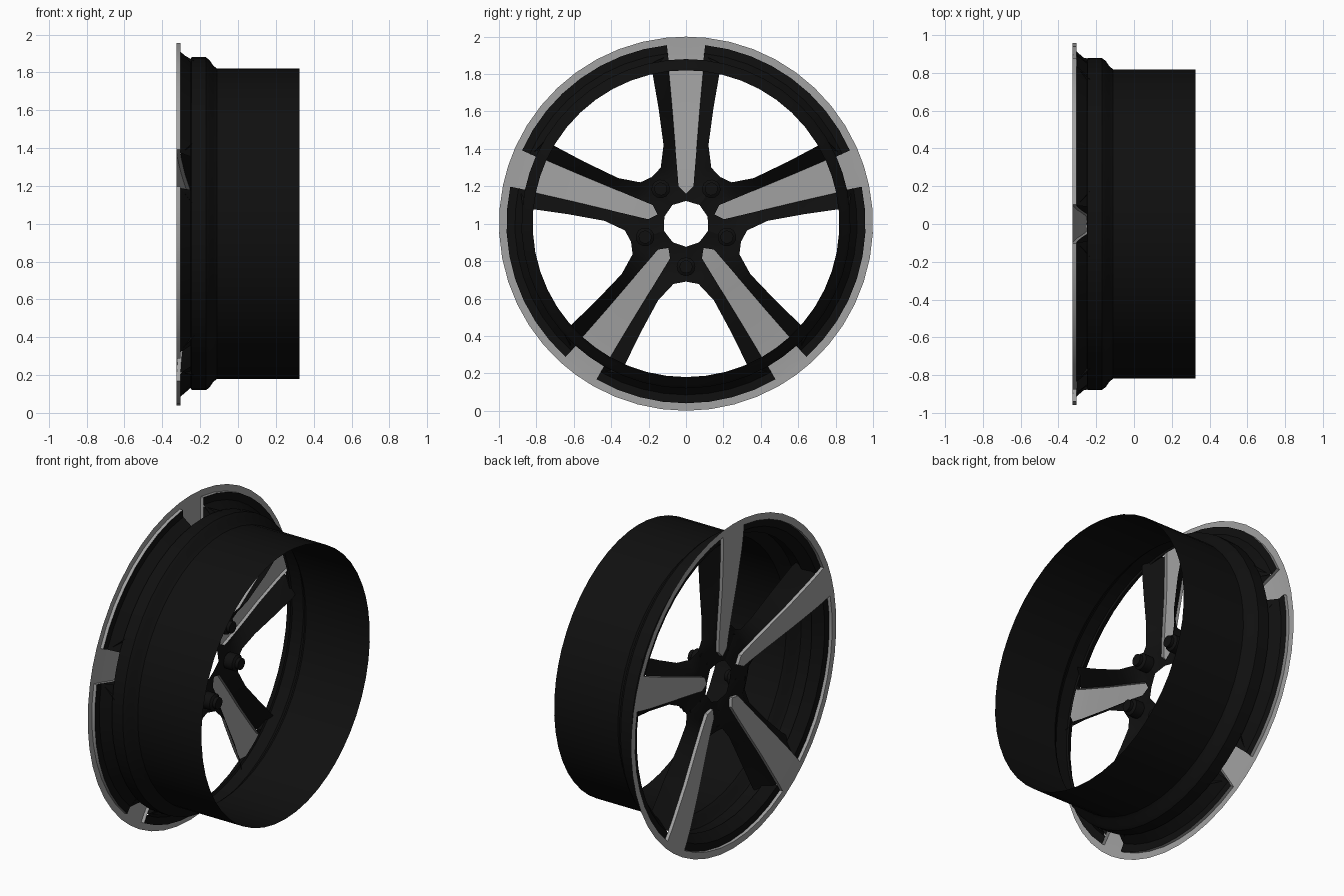
import bpy, bmesh
from math import sin, cos, radians, pi

cube = bpy.data.objects.get("Cube")
if cube:
    bpy.data.objects.remove(cube, do_unlink=True)


def material(name, value):
    m = bpy.data.materials.new(name)
    m.use_nodes = True
    color = (value, value, value, 1)
    m.diffuse_color = color
    m.node_tree.nodes["Principled BSDF"].inputs["Base Color"].default_value = color
    return m


silver = material("machined silver", 0.36)
black = material("gloss black", 0.005)

SPOKES = [radians(90 + 72 * i) for i in range(5)]
TAB = radians(6.1)
FACE, SHELF = -0.325, -0.305


def place(x, s, v, a):
    """Point at distance s along a spoke and v across it."""
    return (x, s * cos(a) - v * sin(a), 1 + s * sin(a) + v * cos(a))


def finish(name, bm, mat, angle=35):
    bmesh.ops.remove_doubles(bm, verts=bm.verts, dist=0.0005)
    bmesh.ops.recalc_face_normals(bm, faces=bm.faces)
    me = bpy.data.meshes.new(name)
    bm.to_mesh(me)
    bm.free()
    me.materials.append(mat)
    ob = bpy.data.objects.new(name, me)
    bpy.context.collection.objects.link(ob)
    bpy.ops.object.select_all(action='DESELECT')
    ob.select_set(True)
    bpy.context.view_layer.objects.active = ob
    bpy.ops.object.shade_smooth_by_angle(angle=radians(angle))
    return ob


def grid(bm, rows):
    """Skin a list of equally long point rows, skipping collapsed corners."""
    for r0, r1 in zip(rows, rows[1:]):
        for i in range(len(r0) - 1):
            pts = []
            for p in (r0[i], r0[i + 1], r1[i + 1], r1[i]):
                if p not in pts:
                    pts.append(p)
            if len(pts) > 2:
                bm.faces.new([bm.verts.new(p) for p in pts])


def revolve(name, profile, mat, gaps=False):
    """Turn an (x, radius) profile about the axle, optionally open at the spokes."""
    bm = bmesh.new()
    gap = 2 * pi / 5 - 2 * TAB
    for a in SPOKES:
        steps = [a + TAB + gap * i / 8 for i in range(9)]
        if not gaps:
            steps = [a - TAB, a] + steps
        grid(bm, [[place(x, r, 0, t) for x, r in profile] for t in steps])
    return finish(name, bm, mat)


# Rim: bright outer flange, lip and dark barrel
revolve("rim_flange", [(FACE, 1.0), (FACE, 0.96)], silver)
revolve("rim_lip", [(FACE, 0.96), (SHELF, 0.96)], silver, True)
revolve("rim_flare", [(SHELF, 0.96), (SHELF, 0.915), (-0.25, 0.868)], black, True)
revolve("barrel", [(-0.25, 0.868), (-0.245, 0.88), (-0.17, 0.88), (-0.15, 0.865),
                   (-0.13, 0.835), (-0.11, 0.82), (0.325, 0.82)], black)

# Spoke stations: distance, face half width, face x
STATIONS = [(0.16, 0.0, -0.25), (0.2, 0.04, -0.252), (0.25, 0.044, -0.256),
            (0.3, 0.048, -0.261), (0.42, 0.058, -0.275), (0.62, 0.074, -0.3),
            (0.82, 0.092, -0.319), (0.9, 0.098, -0.324)]
# Outer edge of the dark flank at each station: distance, half width, x
EDGES = [(0.14, 0.102, -0.215), (0.2, 0.145, -0.215), (0.25, 0.182, -0.21),
         (0.3, 0.135, -0.2), (0.42, 0.12, -0.19), (0.62, 0.147, -0.195),
         (0.82, 0.182, -0.21), (0.855, 0.19, -0.22)]

faces, flanks = bmesh.new(), bmesh.new()
for a in SPOKES:
    for side in (-1, 1):
        # Bright face with a shallow side wall, running out to the flange
        ends = STATIONS + [(0.9546, 0.102, FACE)]
        grid(faces, [[place(x, s, 0, a), place(x, s, side * w, a),
                      place(x + 0.02, s, side * w, a)] for s, w, x in ends])
        # Dark flank, which spreads into the hub between the spokes
        rows = [[place(-0.225, 0.122, 0, a), place(-0.22, 0.111, side * 0.036, a),
                 place(-0.215, 0.1, side * 0.073, a)]]
        for (s, w, x), (t, e, y) in zip(STATIONS, EDGES):
            mid = place(x * 0.55 + y * 0.45, s * 0.7 + t * 0.3,
                        side * (w * 0.7 + e * 0.3), a)
            rows.append([place(x + 0.02, s, side * w, a), mid,
                         place(y, t, side * e, a)])
        grid(flanks, rows)
    # Bridge between spoke face and flange
    grid(faces, [[place(FACE, 0.9546, v, a) for v in (-0.102, 0, 0.102)],
                 [place(FACE, 0.96, 0, a + t) for t in (-TAB, 0, TAB)]])
finish("spoke_faces", faces, silver)
finish("spoke_flanks_and_hub", flanks, black)

# Bolt seats on the inner side of the hub
bolts = bmesh.new()
for a in SPOKES:
    c = a + pi / 5
    rings = []
    for x, r in ((-0.218, 0.05), (-0.16, 0.05), (-0.15, 0.035), (-0.13, 0.035)):
        rings.append([place(x, 0.23 + r * cos(k * pi / 6), r * sin(k * pi / 6), c)
                      for k in range(13)])
    grid(bolts, rings)
    bolts.faces.new([bolts.verts.new(p) for p in rings[-1][:-1]])
finish("bolt_seats", bolts, black)
